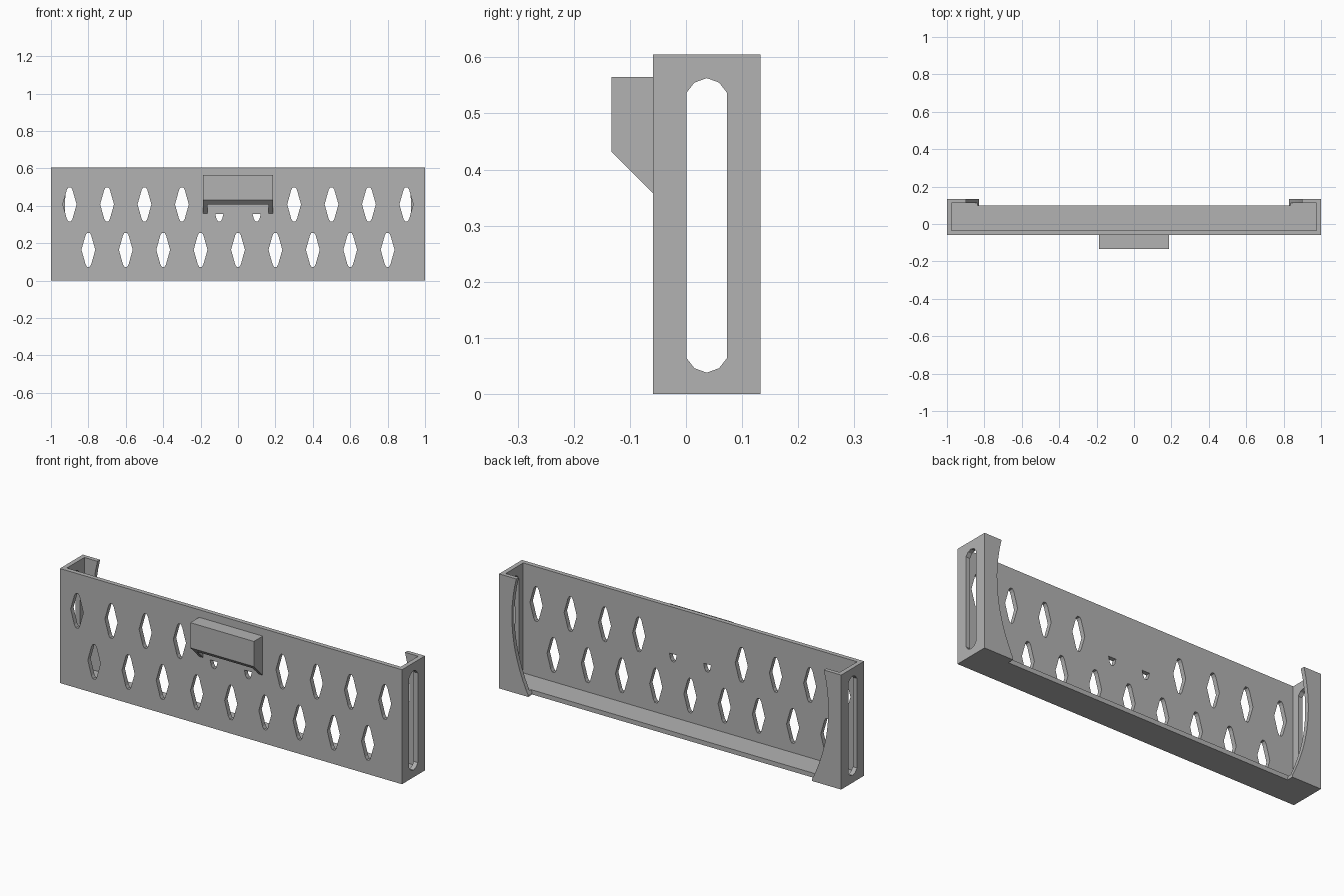
import bpy, bmesh
from mathutils import Vector

if "Cube" in bpy.data.objects:
    bpy.data.objects.remove(bpy.data.objects["Cube"])

# Overall sizes
BACK, FRONT, HEIGHT, WALL = 0.133, -0.059, 0.605, 0.024

grey = bpy.data.materials.new("plain grey")
grey.diffuse_color = (0.45, 0.45, 0.45, 1)
grey.use_nodes = True
grey.node_tree.nodes["Principled BSDF"].inputs["Base Color"].default_value = grey.diffuse_color


def prisms(name, profiles, axis, lo, hi):
    """Extrude closed 2D profiles along an axis (x: yz profiles, y: xz, z: xy)."""
    place = {"x": lambda p, t: (t, p[0], p[1]),
             "y": lambda p, t: (p[0], t, p[1]),
             "z": lambda p, t: (p[0], p[1], t)}[axis]
    bm = bmesh.new()
    for prof in profiles:
        face = bm.faces.new([bm.verts.new(place(p, lo)) for p in prof])
        ext = bmesh.ops.extrude_face_region(bm, geom=[face], use_keep_orig=True)
        moved = [v for v in ext["geom"] if isinstance(v, bmesh.types.BMVert)]
        shift = Vector(place((0, 0), hi - lo))
        bmesh.ops.translate(bm, vec=shift, verts=moved)
    bmesh.ops.recalc_face_normals(bm, faces=bm.faces)
    mesh = bpy.data.meshes.new(name)
    bm.to_mesh(mesh)
    bm.free()
    mesh.materials.append(grey)
    obj = bpy.data.objects.new(name, mesh)
    bpy.context.collection.objects.link(obj)
    return obj


def rect(a0, a1, b0, b1):
    return [(a0, b0), (a1, b0), (a1, b1), (a0, b1)]


def cut(target, cutter):
    """Subtract a cutter, then discard it."""
    mod = target.modifiers.new("cut", "BOOLEAN")
    mod.operation, mod.solver, mod.object = "DIFFERENCE", "EXACT", cutter
    bpy.context.view_layer.objects.active = target
    bpy.ops.object.modifier_apply(modifier=mod.name)
    bpy.data.objects.remove(cutter)


def diamond(cx, cz):
    """Tall diamond with blunted tips."""
    q = [(0.037, 0), (0.015, 0.078), (0.007, 0.091)]
    right = [(x, -z) for x, z in reversed(q)] + q[1:]
    return [(cx + x, cz + z) for x, z in right] + \
           [(cx - x, cz + z) for x, z in reversed(right)]


# Tray body: solid block, hollowed and open at the top
body = prisms("tray_body", [rect(-1, 1, FRONT, BACK)], "z", 0, HEIGHT)
cut(body, prisms("hollow", [rect(-1 + WALL, 1 - WALL, FRONT + WALL, BACK - 0.022)],
                 "z", WALL, 1))

# Back opening with bowed edges, leaving a flange at each end
edge = [(0.83, -0.1), (0.83, 0.01)]
for i in range(13):
    z = 0.03 + (HEIGHT - 0.03) * i / 12
    edge.append((0.925 - 0.62 * (z - 0.4) ** 2, z))
edge.append((edge[-1][0], 0.7))
opening = edge + [(-x, z) for x, z in reversed(edge)]
cut(body, prisms("opening", [opening], "y", 0.099, 0.3))

# Two staggered rows of diamond holes; those under the hook are cut short
holes = [diamond(s * x, 0.408) for x in (0.3, 0.5, 0.7, 0.9) for s in (-1, 1)]
holes += [diamond(i * 0.2, 0.165) for i in range(-4, 5)]
holes += [[(x - 0.007, 0.317), (x + 0.007, 0.317), (x + 0.015, 0.33), (x + 0.022, 0.357),
           (x - 0.022, 0.357), (x - 0.015, 0.33)] for x in (-0.1, 0.1)]
cut(body, prisms("holes", holes, "y", -0.2, 0.05))

# Long rounded slot through both end walls
half = [(0.001, 0.537), (0.015, 0.555), (0.037, 0.563), (0.059, 0.555), (0.073, 0.537)]
slot = half + [(y, HEIGHT - 0.004 - z) for y, z in reversed(half)]
cut(body, prisms("slot", [slot], "x", -1.2, 1.2))

# Hook on the front: sloped underside, hollow from below
hook = prisms("front_hook", [[(FRONT, 0.565), (-BACK, 0.565), (-BACK, 0.432),
                              (FRONT, 0.358)]], "x", -0.186, 0.186)
cut(hook, prisms("hook_hollow", [rect(-0.109, 0, 0.2, 0.541)], "x", -0.162, 0.162))
